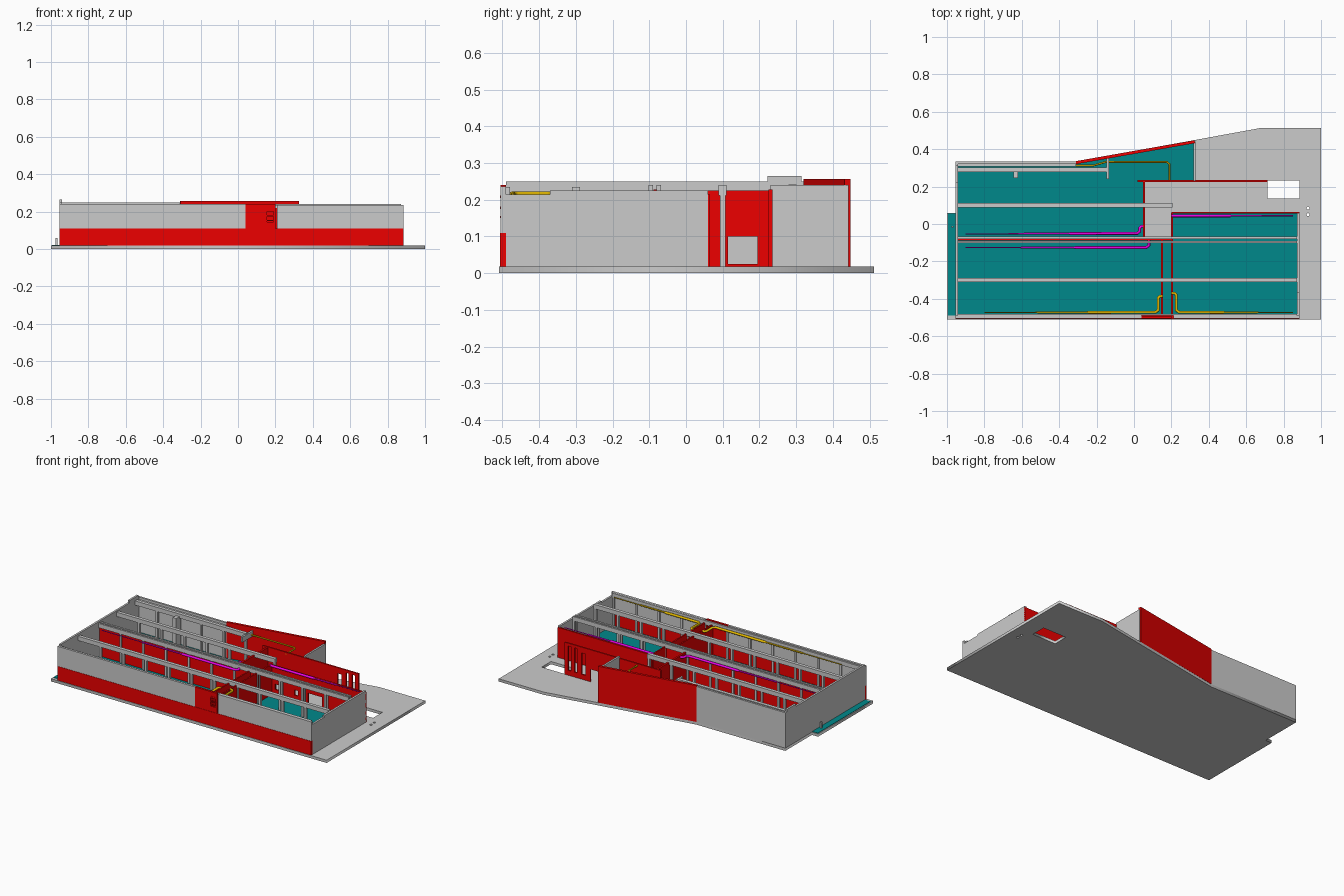
import bpy, math
from mathutils import Vector

if "Cube" in bpy.data.objects:
    bpy.data.objects.remove(bpy.data.objects["Cube"])


def mat(name, c):
    m = bpy.data.materials.new(name)
    m.diffuse_color = (*c, 1)
    m.use_nodes = True
    m.node_tree.nodes["Principled BSDF"].inputs["Base Color"].default_value = m.diffuse_color
    return m


RED = mat("red", (0.85, 0.0, 0.0))
TEAL = mat("teal", (0.0, 0.25, 0.26))
YELLOW = mat("yellow", (0.8, 0.5, 0.0))
MAGENTA = mat("magenta", (0.85, 0.0, 0.8))


def mesh_obj(name, verts, faces, m=None):
    me = bpy.data.meshes.new(name)
    me.from_pydata(verts, [], faces)
    ob = bpy.data.objects.new(name, me)
    bpy.context.collection.objects.link(ob)
    if m:
        me.materials.append(m)
    return ob


def prism(name, pts, z0, z1, m=None):
    """Vertical extrusion of a counter-clockwise outline."""
    n = len(pts)
    v = [(x, y, z0) for x, y in pts] + [(x, y, z1) for x, y in pts]
    f = [tuple(range(n))[::-1], tuple(range(n, 2 * n))]
    f += [(i, (i + 1) % n, n + (i + 1) % n, n + i) for i in range(n)]
    return mesh_obj(name, v, f, m)


def box(name, x0, x1, y0, y1, z0, z1, m=None):
    return prism(name, [(x0, y0), (x1, y0), (x1, y1), (x0, y1)], z0, z1, m)


def wall(name, a, b, t, z0, z1, m=None, openings=()):
    """Straight wall from a to b; openings are (start, end, sill, head) along it."""
    a, b = Vector(a), Vector(b)
    d = (b - a).normalized()
    n = Vector((-d.y, d.x)) * t / 2

    def piece(s0, s1, lo, hi):
        if s1 - s0 > 1e-4 and hi - lo > 1e-4:
            p, q = a + d * s0, a + d * s1
            prism(name, [tuple(c) for c in (p - n, q - n, q + n, p + n)], lo, hi, m)

    s = 0
    for o0, o1, sill, head in openings:
        piece(s, o0, z0, z1)
        piece(o0, o1, z0, sill)
        piece(o0, o1, head, z1)
        s = o1
    piece(s, (b - a).length, z0, z1)


def pipe(name, pts, m, z=0.215, r=0.008, thin_to=0.35):
    """Round duct that narrows in steps toward its first point."""
    cu = bpy.data.curves.new(name, 'CURVE')
    cu.dimensions = '3D'
    cu.bevel_depth = r
    cu.bevel_resolution = 2
    cu.use_fill_caps = True
    p0, p1 = Vector(pts[0]), Vector(pts[1])
    path = [(p0, thin_to), (p0.lerp(p1, .3), thin_to), (p0.lerp(p1, .31), .65),
            (p0.lerp(p1, .6), .65), (p0.lerp(p1, .61), 1)]
    path += [(Vector(p), 1) for p in pts[1:]]
    sp = cu.splines.new('POLY')
    sp.points.add(len(path) - 1)
    for sp_pt, (p, rad) in zip(sp.points, path):
        sp_pt.co = (p.x, p.y, z, 1)
        sp_pt.radius = rad
    cu.materials.append(m)
    ob = bpy.data.objects.new(name, cu)
    bpy.context.collection.objects.link(ob)
    to_mesh(ob)


def to_mesh(ob):
    bpy.ops.object.select_all(action='DESELECT')
    ob.select_set(True)
    bpy.context.view_layer.objects.active = ob
    bpy.ops.object.convert(target='MESH')


# Ground slab with a rectangular well and two round post holes
loops = [[(-1, -.51), (1, -.51), (1, .512), (.67, .512), (.32, .448), (-.31, .335),
          (-.955, .335), (-.955, .06), (-1, .06)],
         [(.715, .135), (.885, .135), (.885, .232), (.715, .232)]]
for cy in (.05, .085):
    loops.append([(.93 + .008 * math.cos(k * math.pi / 6), cy + .008 * math.sin(k * math.pi / 6))
                  for k in range(12)])
cu = bpy.data.curves.new("ground_slab", 'CURVE')
cu.dimensions = '2D'
cu.fill_mode = 'BOTH'
cu.extrude = 0.009
for lp in loops:
    s = cu.splines.new('POLY')
    s.points.add(len(lp) - 1)
    s.use_cyclic_u = True
    for p, (x, y) in zip(s.points, lp):
        p.co = (x, y, 0, 1)
slab = bpy.data.objects.new("ground_slab", cu)
slab.location.z = 0.009
bpy.context.collection.objects.link(slab)
to_mesh(slab)

# Teal floors
prism("main_floor", [(-.945, -.495), (.2, -.495), (.2, -.085), (.05, -.085), (.05, .23),
                     (.32, .23), (.32, .44), (-.31, .328), (-.945, .328)], .017, .021, TEAL)
box("right_wing_floor", .2, .875, -.495, .06, .017, .021, TEAL)
box("left_terrace_floor", -.995, -.955, -.49, .055, .017, .021, TEAL)
box("terrace_post", -.975, -.965, -.02, -.01, .018, .06)

# Outer walls
box("front_plinth_wall", -.955, .885, -.507, -.49, .018, .11, RED)
box("front_wall_left", -.955, .04, -.505, -.49, .11, .24)
box("front_wall_right", .21, .885, -.505, -.49, .11, .236)
wall("front_entry_panel", (.04, -.498), (.2, -.498), .014, .11, .24, RED,
     [(.115, .15, .145, .2)])
for z in (.15, .175, .205):
    box("entry_panel_bar", .155, .195, -.507, -.5, z, z + .006, RED)
box("left_wall", -.955, -.942, -.49, .335, .018, .25)
box("left_wall_parapet", -.955, -.942, .222, .315, .25, .265)
box("right_wall", .872, .885, -.49, -.37, .018, .215)
box("right_wall_rear", .872, .885, -.37, .06, .018, .225)
box("rear_wall", -.942, -.31, .322, .335, .018, .25)
box("rear_wall_inner_ledge", -.942, -.31, .308, .322, .21, .235)
wall("angled_rear_wall", (-.31, .328), (.325, .44), .016, .018, .256, RED)
box("rear_room_side_wall", .318, .33, .23, .442, .018, .24)

# Interior walls
wall("central_wall", (-.942, -.085), (.2, -.085), .008, .018, .228, RED)
wall("lobby_side_wall", (.053, -.08), (.053, .23), .012, .018, .225, RED,
     [(.195, .275, .025, .1)])
wall("entrance_wall", (.02, .23), (.715, .23), .01, .018, .228, RED,
     [(.45, .51, .018, .1), (.545, .575, .05, .19), (.605, .625, .05, .21), (.65, .67, .05, .21)])
wall("right_wing_rear_wall", (.2, .06), (.885, .06), .01, .018, .215, RED,
     [(.03, .055, .06, .095), (.17, .195, .06, .095), (.27, .37, .025, .1)])
wall("corridor_wall_left", (.15, -.49), (.15, -.085), .009, .018, .22, RED)
wall("corridor_wall_right", (.203, -.49), (.203, .06), .009, .018, .22, RED)
box("rear_room_partition_beam", -.147, -.135, .24, .36, .2, .235)
box("service_block", -.645, -.62, .245, .278, .018, .225)

# Roof beams on rows of columns
beams = [(.29, -.942, -.14, .022, .242), (.1, -.942, .205, .022, .24), (-.074, -.942, .872, .012, .24),
         (-.096, -.942, .872, .012, .24), (-.3, -.942, .872, .022, .235), (-.485, -.942, .872, .01, .235)]
for y, x0, x1, w, top in beams:
    box("roof_beam", x0, x1, y - w / 2, y + w / 2, top - .028, top)
    n = round((x1 - x0) / .165)
    for k in range(1, n + 1):
        x = x0 + (x1 - x0) * k / n
        box("column", x - .014, x, y - w * .35, y + w * .35, .018, top - .028)

# Ventilation ducts
pipe("rear_duct", [(-.5, .312), (-.22, .312), (-.15, .332), (.175, .332), (.19, .32), (.19, .225)],
     YELLOW, r=.005, thin_to=.6)
pipe("front_duct_left", [(-.8, -.472), (.115, -.472), (.13, -.46), (.13, -.395), (.138, -.386), (.152, -.386)], YELLOW)
pipe("front_duct_right", [(.85, -.472), (.24, -.472), (.226, -.46), (.226, -.38), (.218, -.37), (.2, -.37)], YELLOW)
pipe("central_duct_rear", [(-.9, -.053), (.018, -.05), (.03, -.04), (.03, -.022), (.04, -.012), (.055, -.012)], MAGENTA)
pipe("central_duct_front", [(-.9, -.126), (.065, -.126), (.08, -.115), (.08, -.086)], MAGENTA)
pipe("right_wing_duct", [(.85, .044), (.3, .044), (.2, .044)], MAGENTA)
